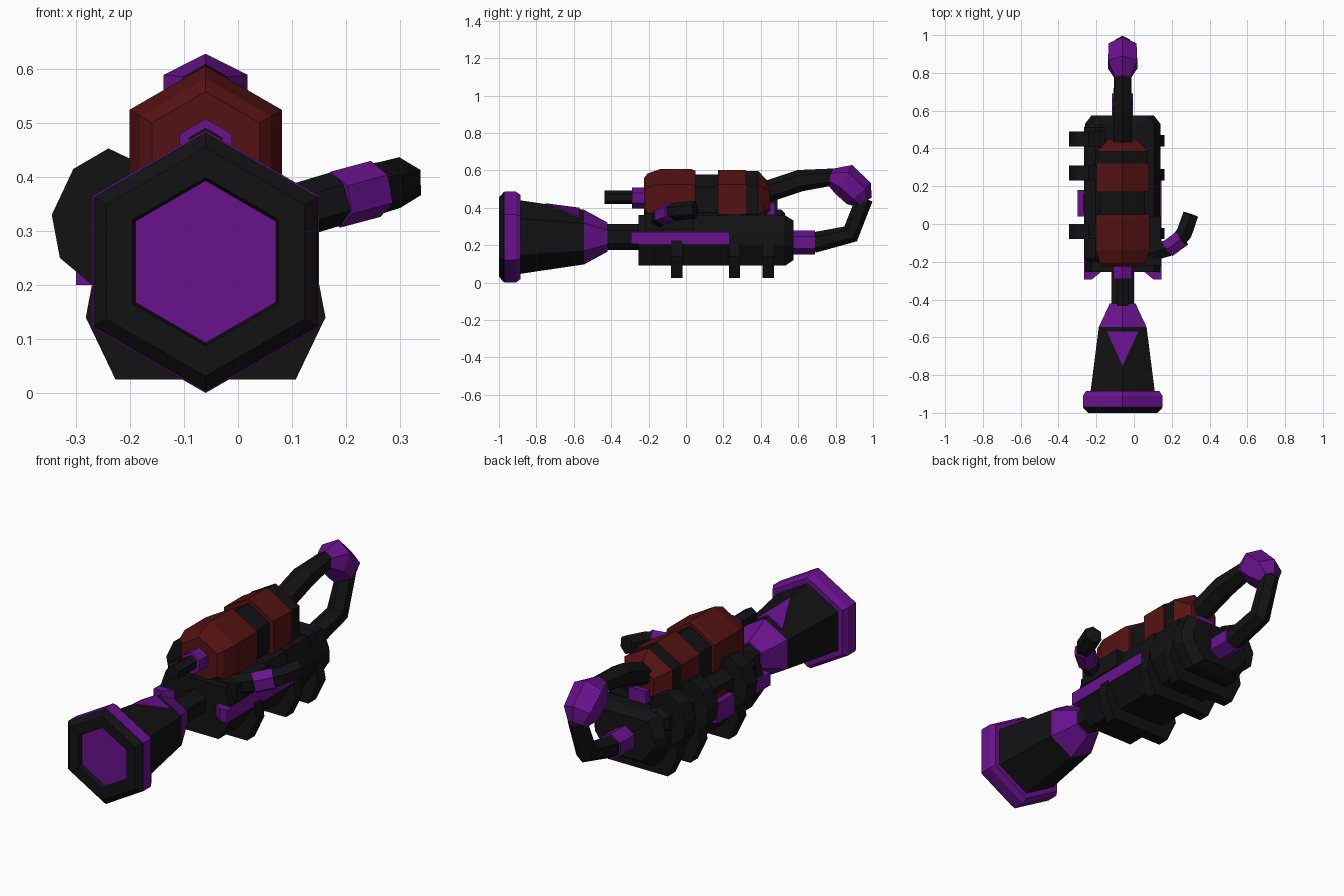
import bpy, bmesh, math
from mathutils import Vector

if "Cube" in bpy.data.objects:
    bpy.data.objects.remove(bpy.data.objects["Cube"])

CX = -0.06          # long axis of the device


def material(name, rgb):
    m = bpy.data.materials.new(name)
    m.diffuse_color = (*rgb, 1)
    m.use_nodes = True
    m.node_tree.nodes["Principled BSDF"].inputs["Base Color"].default_value = m.diffuse_color
    return m


BLACK = material("black", (0.006, 0.006, 0.007))
PURPLE = material("purple", (0.14, 0.006, 0.27))
RED = material("dark_red", (0.09, 0.006, 0.006))


def loft(name, rings, mat):
    """Skin a row of equal-length point rings and cap both ends."""
    bm = bmesh.new()
    vs = [[bm.verts.new(p) for p in r] for r in rings]
    n = len(vs[0])
    for a, b in zip(vs, vs[1:]):
        for i in range(n):
            j = (i + 1) % n
            bm.faces.new((a[i], a[j], b[j], b[i]))
    bm.faces.new(vs[0])
    bm.faces.new(vs[-1][::-1])
    bmesh.ops.recalc_face_normals(bm, faces=bm.faces)
    me = bpy.data.meshes.new(name)
    bm.to_mesh(me)
    bm.free()
    me.materials.append(mat)
    ob = bpy.data.objects.new(name, me)
    bpy.context.collection.objects.link(ob)
    return ob


def hexagon(c, side, up, r):
    return [c + r * (side * math.sin(k * math.pi / 3) + up * math.cos(k * math.pi / 3))
            for k in range(6)]


def turned(name, z, profile, mat, x=CX):
    """Six-sided turned part along y; profile is (y, radius)."""
    return loft(name, [hexagon(Vector((x, y, z)), Vector((1, 0, 0)), Vector((0, 0, 1)), r)
                       for y, r in profile], mat)


def pipe(name, path, mat, flat=False):
    """Six-sided pipe along (x, y, z, radius) points."""
    pts = [Vector(p[:3]) for p in path]
    rings = []
    for i, p in enumerate(path):
        t = (pts[min(i + 1, len(pts) - 1)] - pts[max(i - 1, 0)]).normalized()
        side = t.cross(Vector((0, 0, 1))).normalized() if flat else Vector((1, 0, 0))
        rings.append(hexagon(pts[i], side, side.cross(t), p[3]))
    return loft(name, rings, mat)


def prism(name, outline, y0, y1, mat):
    return loft(name, [[(x, y, z) for x, z in outline] for y in (y0, y1)], mat)


def box(name, x0, x1, y0, y1, z0, z1, mat):
    return prism(name, [(x0, z0), (x1, z0), (x1, z1), (x0, z1)], y0, y1, mat)


def mirrored(half):
    return [(CX + x, z) for x, z in half] + [(CX - x, z) for x, z in reversed(half)]


# Flared barrel
AZ = 0.243
turned("muzzle_lip", AZ, [(-0.72, 0.092), (-0.93, 0.14), (-1.0, 0.156), (-1.0, 0.212), (-0.975, 0.24),
                          (-0.972, 0.24), (-0.96, 0.2), (-0.72, 0.165)], BLACK)
turned("muzzle_core", AZ, [(-0.73, 0.092), (-0.71, 0.092)], PURPLE)
ring = [(-0.975, 0.235), (-0.97, 0.243), (-0.91, 0.243), (-0.885, 0.225), (-0.885, 0.17), (-0.975, 0.17)]
turned("muzzle_ring", AZ, ring + ring[:1], PURPLE)
turned("barrel_bell", AZ, [(-0.72, 0.10), (-0.72, 0.16), (-0.89, 0.16), (-0.89, 0.197),
                           (-0.545, 0.146), (-0.545, 0.1)], BLACK)
turned("barrel_cone", AZ, [(-0.545, 0.146), (-0.42, 0.078), (-0.42, 0.06)], PURPLE)
turned("barrel_neck", AZ, [(-0.43, 0.069), (-0.2, 0.069)], BLACK)

# Triangular inlay draped over the barrel ridge
inlay = [(CX, -0.75, 0.424), (CX - 0.083, -0.57, 0.352), (CX, -0.57, 0.40), (CX + 0.083, -0.57, 0.352)]
loft("barrel_inlay", [inlay, [(x, y, z - 0.02) for x, y, z in inlay]], PURPLE)

# Main body with chamfered rear
half = [(0.13, 0.09), (0.2, 0.2), (0.2, 0.26), (0.165, 0.36)]
body = mirrored(half)
tail = mirrored([(x - 0.035, 0.225 + (z - 0.225) * 0.78) for x, z in half])
loft("main_body", [[(x, y, z) for x, z in r]
                   for r, y in ((body, -0.255), (body, 0.53), (tail, 0.575))], BLACK)

# Straps around the body, with a six-sided clamp on the left
strap = mirrored([(0.167, 0.025), (0.222, 0.14), (0.203, 0.24), (0.168, 0.365)])
clamp = [(-0.345, 0.33), (-0.305, 0.415), (-0.24, 0.453), (-0.15, 0.41),
         (-0.15, 0.23), (-0.27, 0.20), (-0.33, 0.25)]
for i, y in enumerate((-0.08, 0.23, 0.41)):
    prism(f"strap_{i}", strap, y, y + 0.06, BLACK)
    prism(f"left_clamp_{i}", clamp, y, y + 0.08, BLACK)
turned("left_tube", 0.32, [(-0.2, 0.05), (-0.18, 0.07), (0.51, 0.07), (0.53, 0.05)], BLACK, x=-0.205)

# Left fitting between clamps
box("left_fitting", -0.30, -0.2, 0.04, 0.18, 0.2, 0.30, PURPLE)
box("left_fitting_core", -0.27, -0.2, 0.06, 0.16, 0.22, 0.33, RED)

# Side strips that fold in over the front of the body
for side, s in (("right", 1), ("left", -1)):
    plan = [(0.206, 0.23), (0.206, -0.295), (0.165, -0.295), (0.11, -0.25), (0.15, -0.23), (0.15, 0.23)]
    loft(side + "_strip", [[(CX + s * x, y, z) for x, y in plan] for z in (0.205, 0.27)], PURPLE)

# Red canister on top
CZ = 0.443
turned("canister_front", CZ, [(-0.225, 0.115), (-0.205, 0.14), (-0.14, 0.163), (0.03, 0.163), (0.05, 0.155)], RED)
turned("canister_waist", CZ, [(0.04, 0.135), (0.18, 0.135)], BLACK)
turned("canister_rear", CZ, [(0.17, 0.16), (0.32, 0.16), (0.32, 0.15), (0.38, 0.15),
                             (0.385, 0.155), (0.45, 0.085)], RED)
turned("canister_band", CZ, [(0.318, 0.153), (0.383, 0.153)], BLACK)
turned("nozzle_collar", 0.452, [(-0.29, 0.056), (-0.21, 0.056)], PURPLE)
turned("nozzle", 0.455, [(-0.435, 0.036), (-0.28, 0.036)], BLACK)
box("canister_cradle", CX - 0.11, CX + 0.11, -0.15, 0.42, 0.34, 0.40, BLACK)
box("rear_clip", CX - 0.05, CX + 0.05, 0.42, 0.475, 0.36, 0.425, PURPLE)

# Rear hose loop
pipe("hose_upper", [(CX, 0.40, 0.475, 0.058), (CX, 0.61, 0.545, 0.058), (CX, 0.79, 0.565, 0.045)], BLACK)
pipe("hose_elbow", [(CX, 0.765, 0.565, 0.042), (CX, 0.845, 0.55, 0.09), (CX, 0.925, 0.475, 0.085),
                    (CX, 0.95, 0.43, 0.048)], PURPLE)
pipe("hose_lower", [(CX, 0.955, 0.45, 0.045), (CX, 0.88, 0.26, 0.052), (CX, 0.68, 0.213, 0.055)], BLACK)
turned("hose_collar", 0.215, [(0.55, 0.064), (0.69, 0.064)], PURPLE)

# Side grip on the right
pipe("grip_base", [(0.03, -0.155, 0.315, 0.05), (0.10, -0.15, 0.335, 0.05), (0.19, -0.125, 0.362, 0.05)], BLACK, True)
pipe("grip_collar", [(0.18, -0.13, 0.358, 0.053), (0.255, -0.075, 0.378, 0.053)], PURPLE, True)
pipe("grip_tip", [(0.235, -0.085, 0.375, 0.048), (0.265, -0.05, 0.38, 0.048), (0.30, 0.05, 0.39, 0.047)], BLACK, True)
box("grip_mount", 0.02, 0.142, -0.22, 0.04, 0.28, 0.37, BLACK)
